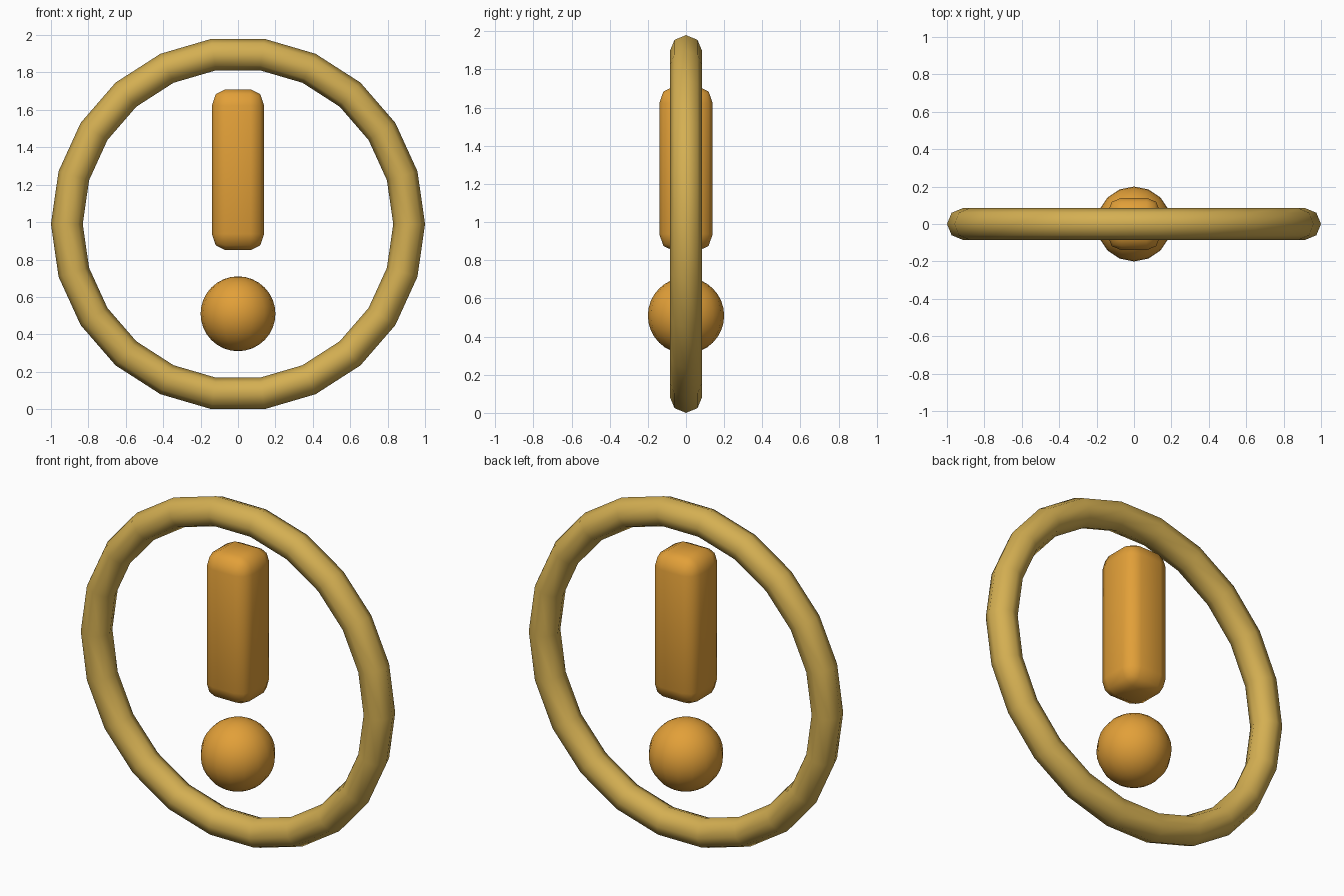
import bpy
import math

default = bpy.data.objects.get("Cube")
if default:
    bpy.data.objects.remove(default, do_unlink=True)

CENTRE_Z = 0.99


def make_material(name, colour):
    mat = bpy.data.materials.new(name)
    mat.use_nodes = True
    mat.diffuse_color = colour
    mat.node_tree.nodes["Principled BSDF"].inputs["Base Color"].default_value = colour
    return mat


def finish(name, mat):
    """Name, colour and smooth the active object."""
    obj = bpy.context.active_object
    obj.name = obj.data.name = name
    obj.data.materials.append(mat)
    bpy.ops.object.shade_smooth()
    return obj


gold = make_material("pale gold", (0.66, 0.43, 0.085, 1))
orange = make_material("warm orange", (0.76, 0.35, 0.04, 1))

# Upright ring with a low-poly round section
bpy.ops.mesh.primitive_torus_add(
    major_segments=22, minor_segments=8, major_radius=0.915, minor_radius=0.085,
    location=(0, 0, CENTRE_Z), rotation=(math.pi / 2, 0, 0))
finish("ring", gold)

# Rounded bar, bevelled first and then stretched a little in height
bpy.ops.mesh.primitive_cube_add(size=1, location=(0, 0, 1.28))
bar = bpy.context.active_object
bar.scale = (0.28, 0.28, 0.72)
bpy.ops.object.transform_apply(location=False, rotation=False, scale=True)
bevel = bar.modifiers.new("rounding", "BEVEL")
bevel.width = 0.073
bevel.segments = 2
bpy.ops.object.modifier_apply(modifier=bevel.name)
bar.scale.z = 0.86 / 0.72
bpy.ops.object.transform_apply(location=False, rotation=False, scale=True)
finish("upper_bar", orange)

# Ball below the bar
bpy.ops.mesh.primitive_uv_sphere_add(
    segments=16, ring_count=16, radius=0.2, location=(0, 0, 0.51))
finish("lower_ball", orange)
